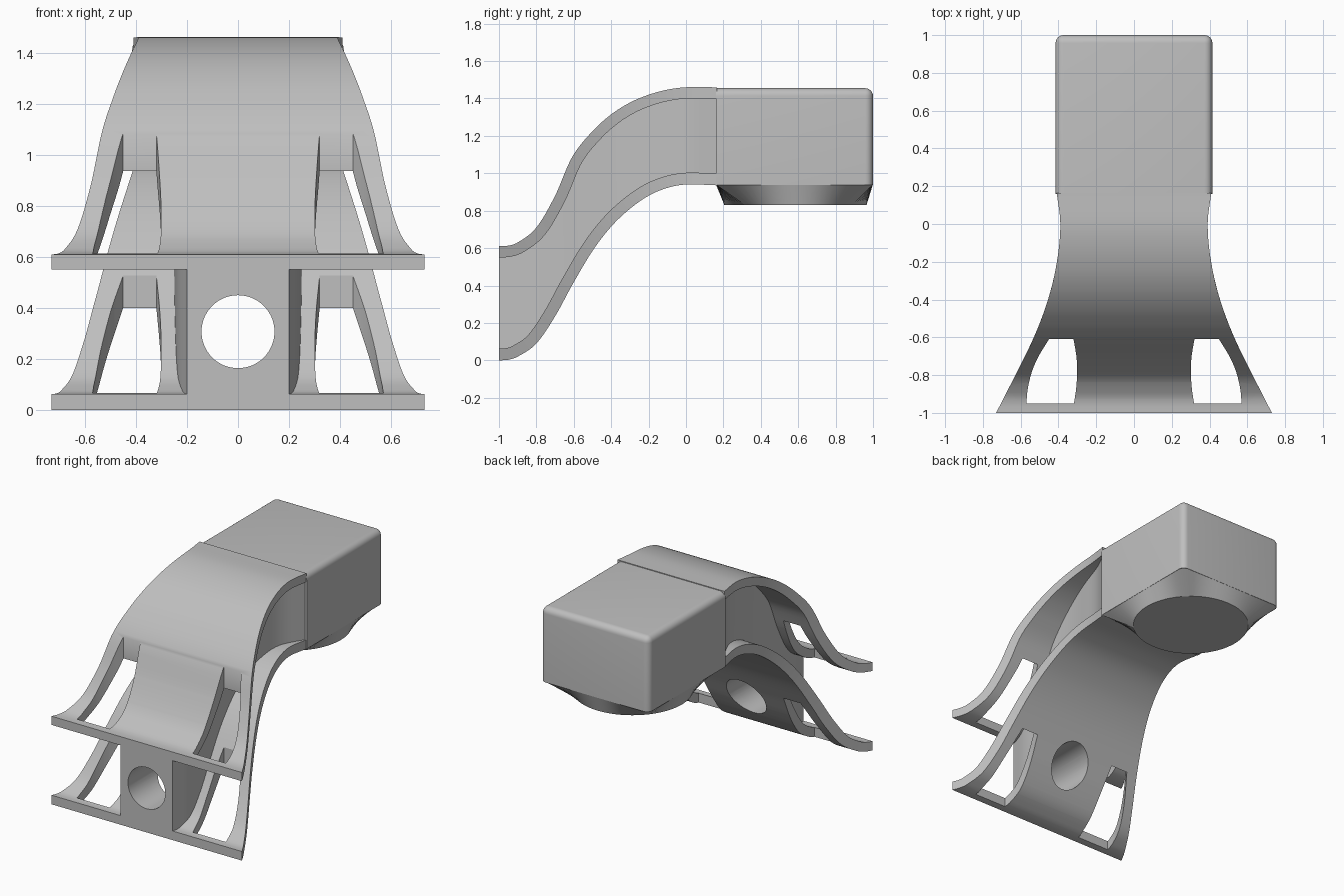
import bpy, bmesh, math
from mathutils import Vector

if "Cube" in bpy.data.objects:
    bpy.data.objects.remove(bpy.data.objects["Cube"])

grey = bpy.data.materials.new("light_grey")
grey.diffuse_color = (0.52, 0.52, 0.52, 1)
grey.use_nodes = True
grey.node_tree.nodes["Principled BSDF"].inputs["Base Color"].default_value = grey.diffuse_color


def curve(pts):
    """Smooth function through (position, value) points."""
    n = len(pts)
    m = []
    for i in range(n):
        a, b = pts[max(i - 1, 0)], pts[min(i + 1, n - 1)]
        m.append((b[1] - a[1]) / (b[0] - a[0]))

    def f(t):
        t = min(max(t, pts[0][0]), pts[-1][0])
        i = 0
        while i < n - 2 and t > pts[i + 1][0]:
            i += 1
        (x0, y0), (x1, y1) = pts[i], pts[i + 1]
        h = x1 - x0
        s = (t - x0) / h
        return (y0 * (2*s**3 - 3*s*s + 1) + h * m[i] * (s**3 - 2*s*s + s)
                + y1 * (3*s*s - 2*s**3) + h * m[i + 1] * (s**3 - s*s))
    return f


def make(name, bm):
    bmesh.ops.recalc_face_normals(bm, faces=bm.faces)
    me = bpy.data.meshes.new(name)
    bm.to_mesh(me)
    bm.free()
    ob = bpy.data.objects.new(name, me)
    bpy.context.collection.objects.link(ob)
    me.materials.append(grey)
    return ob


def activate(ob):
    bpy.ops.object.select_all(action='DESELECT')
    ob.select_set(True)
    bpy.context.view_layer.objects.active = ob


def loft(name, rings):
    """Closed solid skinned through rings of equal vertex count."""
    bm = bmesh.new()
    vs = [[bm.verts.new(p) for p in r] for r in rings]
    n = len(vs[0])
    for a, b in zip(vs, vs[1:]):
        for i in range(n):
            j = (i + 1) % n
            bm.faces.new((a[i], a[j], b[j], b[i]))
    bm.faces.new(vs[0])
    bm.faces.new(vs[-1])
    return make(name, bm)


def cut(ob, cutters):
    activate(ob)
    for c in cutters:
        mod = ob.modifiers.new("cut", 'BOOLEAN')
        mod.operation = 'DIFFERENCE'
        mod.solver = 'EXACT'
        mod.object = c
        bpy.ops.object.modifier_apply(modifier=mod.name)


def smooth(ob, angle=30):
    activate(ob)
    bpy.ops.object.shade_smooth_by_angle(angle=math.radians(angle))


# side profiles and plan outlines, all as functions of y
upper_top = curve([(-1, .61), (-.95, .613), (-.9, .63), (-.8, .71), (-.7, .88), (-.61, 1.085),
                   (-.5, 1.225), (-.4, 1.315), (-.3, 1.378), (-.2, 1.42), (-.1, 1.447),
                   (0, 1.46), (.16, 1.46)])
lower_bottom = curve([(-1, 0), (-.95, .003), (-.9, .02), (-.8, .09), (-.7, .235), (-.61, .40),
                      (-.5, .585), (-.4, .715), (-.3, .81), (-.2, .88), (-.1, .922),
                      (0, .94), (.16, .936)])
outline = curve([(-1, .73), (-.8, .628), (-.6, .53), (-.4, .455), (-.2, .408), (0, .39), (.17, .41)])
web_half = curve([(-1, .2), (-.85, .235), (-.7, .247), (-.55, .25), (-.35, .26), (-.18, .285),
                  (0, .325), (.17, .405)])
N = 64
YS = [-1 + 1.165 * i / N for i in range(N + 1)]


def plate(name, f, offset):
    rings = []
    for k, y in enumerate(YS):
        d = 0.004
        slope = (f(y + d) - f(y - d)) / (2 * d) if 0 < k < N else 0
        nrm = Vector((-slope, 1)).normalized() * offset
        p, q = (y, f(y)), (y + nrm.x, f(y) + nrm.y)
        rings.append([(outline(p[0]), *p), (-outline(p[0]), *p),
                      (-outline(q[0]), *q), (outline(q[0]), *q)])
    return loft(name, rings)


upper = plate("upper_curved_plate", upper_top, -.06)
lower = plate("lower_curved_plate", lower_bottom, .063)

# central web joining the two plates
rings = []
for y in YS:
    w = web_half(y)
    s = math.hypot(1, (upper_top(y + .004) - upper_top(y - .004)) / .008)
    t = math.hypot(1, (lower_bottom(y + .004) - lower_bottom(y - .004)) / .008)
    top, bot = upper_top(y) - .03 * s, lower_bottom(y) + .03 * t
    rings.append([(w, y, bot), (-w, y, bot), (-w, y, top), (w, y, top)])
web = loft("central_web", rings)

# window cutters (vertical prisms) and round bore cutter
inner = curve([(-.95, .318), (-.87, .306), (-.78, .301), (-.7, .305), (-.61, .32)])
outer = curve([(-.95, .57), (-.87, .562), (-.78, .54), (-.7, .505), (-.61, .45)])
wy = [-.95 + .34 * i / 12 for i in range(13)]
poly = [(inner(y), y) for y in wy] + [(outer(y), y) for y in reversed(wy)]
windows = [loft("window_cutter", [[(sx * x, y, z) for x, y in poly] for z in (-.2, 1.6)])
           for sx in (1, -1)]
circ = [(.143 * math.cos(2 * math.pi * i / 64), .307 + .143 * math.sin(2 * math.pi * i / 64))
        for i in range(64)]
bore = loft("bore_cutter", [[(x, y, z) for x, z in circ] for y in (-1.2, -.35)])

cut(upper, windows)
cut(lower, windows + [bore])
cut(web, [bore])
for c in windows + [bore]:
    bpy.data.objects.remove(c)

# head block with rounded top and back edges
bm = bmesh.new()
bmesh.ops.create_cube(bm, size=1)
for v in bm.verts:
    v.co = (v.co.x * .83, .58 + v.co.y * .84, 1.1965 + v.co.z * .517)
edges = []
for e in bm.edges:
    a, b = e.verts[0].co, e.verts[1].co
    is_top = min(a.z, b.z) > 1.4 and max(a.y, b.y) > .9
    is_back_upright = min(a.y, b.y) > .9 and abs(a.z - b.z) > .1
    if is_top or is_back_upright:
        edges.append(e)
bmesh.ops.bevel(bm, geom=edges, offset=.042, segments=6, profile=.5, affect='EDGES')
head = make("head_block", bm)

# underside boss blending from the square block to a round face
square, ring = [], []
for i in range(96):
    a = 2 * math.pi * i / 96
    c, s = math.cos(a), math.sin(a)
    k = 1 / max(abs(c), abs(s))
    if k > 1.38 and s > 0:
        k *= .965
    square.append((.414 * c * k, .58 + .419 * s * k, .939))
    ring.append((.38 * c, .585 + .38 * s, .83))
boss = loft("round_underside_boss", [square, ring])

for ob in (upper, lower, web, head, boss):
    smooth(ob)
